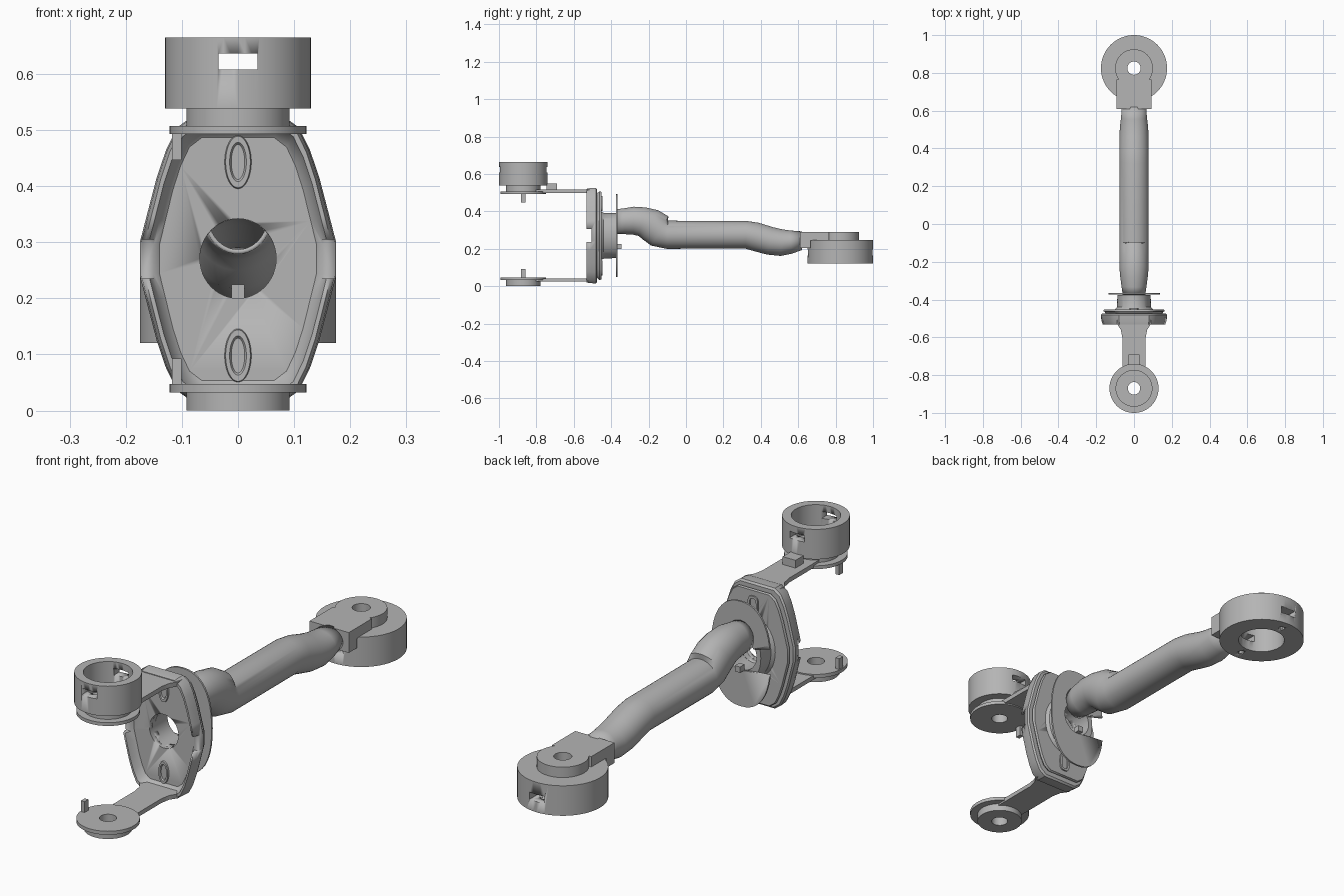
import bpy, bmesh, math
from mathutils import Vector

if "Cube" in bpy.data.objects:
    bpy.data.objects.remove(bpy.data.objects["Cube"])

grey = bpy.data.materials.new("plain grey")
grey.diffuse_color = (0.46, 0.46, 0.46, 1)
grey.use_nodes = True
grey.node_tree.nodes["Principled BSDF"].inputs["Base Color"].default_value = grey.diffuse_color


def finish(name, bm, angle=35):
    bmesh.ops.recalc_face_normals(bm, faces=bm.faces[:])
    me = bpy.data.meshes.new(name)
    bm.to_mesh(me)
    bm.free()
    ob = bpy.data.objects.new(name, me)
    bpy.context.collection.objects.link(ob)
    me.materials.append(grey)
    bpy.ops.object.select_all(action='DESELECT')
    ob.select_set(True)
    bpy.context.view_layer.objects.active = ob
    bpy.ops.object.shade_smooth_by_angle(angle=math.radians(angle))
    return ob


def loft(name, loops, ring=False, caps=True):
    """Skin a row of closed loops; ring joins the last to the first."""
    bm = bmesh.new()
    rows = [[bm.verts.new(p) for p in l] for l in loops]
    pairs = list(zip(rows, rows[1:]))
    if ring:
        pairs.append((rows[-1], rows[0]))
    n = len(rows[0])
    for a, b in pairs:
        for i in range(n):
            j = (i + 1) % n
            bm.faces.new((a[i], a[j], b[j], b[i]))
    if caps and not ring:
        bm.faces.new(rows[0])
        bm.faces.new(rows[-1])
    return finish(name, bm)


def lathe(name, profile, cy, n=64):
    """Turn a closed (radius, z) profile about the upright axis at y = cy."""
    loops = []
    for k in range(n):
        a = 2 * math.pi * k / n
        loops.append([(r * math.cos(a), cy + r * math.sin(a), z) for r, z in profile])
    return loft(name, loops, ring=True)


def box(name, x0, x1, y0, y1, z0, z1):
    return loft(name, [[(x0, y0, z), (x1, y0, z), (x1, y1, z), (x0, y1, z)] for z in (z0, z1)])


def oval(rx, rz, y, cz, cx=0, n=48, p=1.0):
    out = []
    for k in range(n):
        c, s = math.cos(2 * math.pi * k / n), math.sin(2 * math.pi * k / n)
        out.append((cx + rx * math.copysign(abs(c) ** p, c), y, cz + rz * math.copysign(abs(s) ** p, s)))
    return out


def cylinder(name, r, cy, z0, z1, cx=0, n=32):
    return loft(name, [[(x, cy + q - 0, z) for x, _, q in oval(r, r, 0, 0, cx, n)] for z in (z0, z1)])


def cut(ob, *cutters):
    for c in cutters:
        c.hide_render = True
        m = ob.modifiers.new("cut", 'BOOLEAN')
        m.operation, m.solver, m.object = 'DIFFERENCE', 'EXACT', c
        bpy.context.view_layer.objects.active = ob
        bpy.ops.object.modifier_apply(modifier=m.name)
        bpy.data.objects.remove(c)


FY, RY = -0.87, 0.825   # axes of the fork and of the rear joint
CZ = 0.27               # height of the fork centre

# Upper cup with its neck and flange, slotted front and back
cup = lathe("upper_cup", [(.033, .493), (.122, .493), (.122, .507), (.092, .507), (.092, .538),
                          (.13, .538), (.13, .665), (.095, .665), (.095, .54), (.033, .54)], FY)
cut(cup, box("slot_cutter", -.035, .035, FY - .2, FY + .2, .608, .636))

# Lower flange
lathe("lower_flange", [(.033, 0), (.092, 0), (.092, .032), (.122, .032), (.122, .047), (.033, .047)], FY)

# Stop pins on both flanges
for nm, z0, z1 in (("upper_pin", .447, .5), ("lower_pin", .04, .093)):
    box(nm, -.118, -.101, FY - .013, FY + .013, z0, z1)

# Fork arms, widening into the dish
ARM = [(.062, FY + .06), (.062, -.60), (.07, -.56), (.09, -.53), (.09, -.482)]
for nm, z0, z1 in (("upper_arm", .498, .517), ("lower_arm", .024, .042)):
    side = ARM + [(-x, y) for x, y in reversed(ARM)]
    loft(nm, [[(x, y, z) for x, y in side] for z in (z0, z1)])
box("arm_tab", -.03, .03, -.745, -.69, .51, .55)

# Dish outline (half width, height above centre)
HALF = [(.08, .255), (.108, .235), (.128, .195), (.145, .145), (.162, .08), (.175, .03)]


def outline(y, sx=1, sz=1):
    q = [(x * sx, z * sz) for x, z in HALF]
    right = q + [(x, -z) for x, z in reversed(q)]
    pts = right + [(-x, z) for x, z in reversed(right)]
    return [(x, y, CZ + z) for x, z in pts]


def bore(r=.068):
    return loft("bore_cutter", [oval(r, r + .003, y, CZ + .001) for y in (-.7, -.3)])


# Fork dish: rim, sloped inner wall and floor, side notches and centre hole
dish = loft("fork_dish", [outline(-.475, .97, .97), outline(-.482), outline(-.515, .985, .995),
                          outline(-.533, .95, .98), outline(-.533, .91, .93),
                          outline(-.505, .86, .89), outline(-.496, .80, .85)])
cut(dish, bore(), box("notch_cutter_l", -.3, -.135, -.6, -.505, .235, .305),
    box("notch_cutter_r", .135, .3, -.6, -.505, .235, .305))

# Stepped backing plate
plate = loft("backing_plate", [outline(-.478, .85, .88), outline(-.466, .88, .92),
                               outline(-.462, .93, .93), outline(-.452, .91, .92)])
cut(plate, bore())

# Oval embosses on the dish floor, with matching recess frames behind
for nm, z in (("upper", .443), ("lower", .098)):
    loft(nm + "_emboss", [oval(.025, .049, -.492, z), oval(.022, .046, -.502, z),
                          oval(.015, .035, -.502, z), oval(.012, .031, -.497, z)])
    loft(nm + "_back_frame", [oval(.024, .04, -.455, z, p=.6), oval(.024, .04, -.446, z, p=.6),
                              oval(.015, .03, -.446, z, p=.6), oval(.015, .03, -.455, z, p=.6)], ring=True)

# Hollow neck between the plates
loft("neck", [oval(.105, .13, -.455, CZ), oval(.09, .122, -.44, CZ), oval(.088, .12, -.375, CZ),
              oval(.068, .071, -.375, CZ), oval(.068, .071, -.455, CZ)], ring=True)

# Thin shield with an open notch on one side
shield = loft("shield", [oval(.138, .222, y, CZ, p=.85) for y in (-.374, -.366)])
wedge = [(0, .20), (0, .29), (-.08, .31), (-.2, .34), (-.2, .22), (-.08, .21)]
cut(shield, bore(), loft("wedge_cutter", [[(x, y, z) for x, z in wedge] for y in (-.4, -.33)]))
box("shield_tab", -.012, .012, -.375, -.345, .2, .225)

# Bent tube: (y, centre z, half width, half height)
PATH = [(-.375, .345, .060, .066), (-.33, .347, .066, .069), (-.28, .350, .073, .075),
        (-.235, .345, .077, .076), (-.19, .328, .078, .078), (-.14, .295, .078, .078),
        (-.10, .275, .078, .075), (.32, .275, .078, .074), (.37, .265, .078, .074),
        (.45, .242, .077, .073), (.51, .233, .075, .071), (.56, .236, .069, .062),
        (.62, .243, .064, .050)]
loops = []
for i, (y, z, rx, rz) in enumerate(PATH):
    a, b = PATH[max(i - 1, 0)], PATH[min(i + 1, len(PATH) - 1)]
    tilt = 0 if i in (0, len(PATH) - 1) else (b[1] - a[1]) / (b[0] - a[0])
    loops.append([(x, y - tilt * (q - z), q) for x, _, q in oval(rx, rz, y, z, n=40)])
tube = loft("bent_tube", loops, caps=False)
wall = tube.modifiers.new("wall", 'SOLIDIFY')
wall.thickness, wall.offset = .008, -1

# Rear joint: large ring open underneath, slotted, with two small drain holes
ring = lathe("rear_ring", [(.035, .232), (.095, .232), (.095, .12), (.175, .12), (.175, .247), (.035, .247)], RY)
cut(ring, box("ring_slot_cutter", -.035, .035, RY - .3, RY + .3, .165, .195),
    cylinder("drain_cutter_a", .012, RY + .13, .1, .18),
    cylinder("drain_cutter_b", .012, RY - .13, .1, .18))
lathe("rear_boss", [(.035, .24), (.1, .24), (.1, .291), (.035, .291)], RY)

# Clamp block joining the tube to the rear joint
block = box("rear_block", -.092, .092, .61, .765, .245, .291)
cut(block, cylinder("pivot_cutter", .035, RY, .1, .4))
box("rear_block_lower", -.092, .092, .61, .665, .205, .247)
